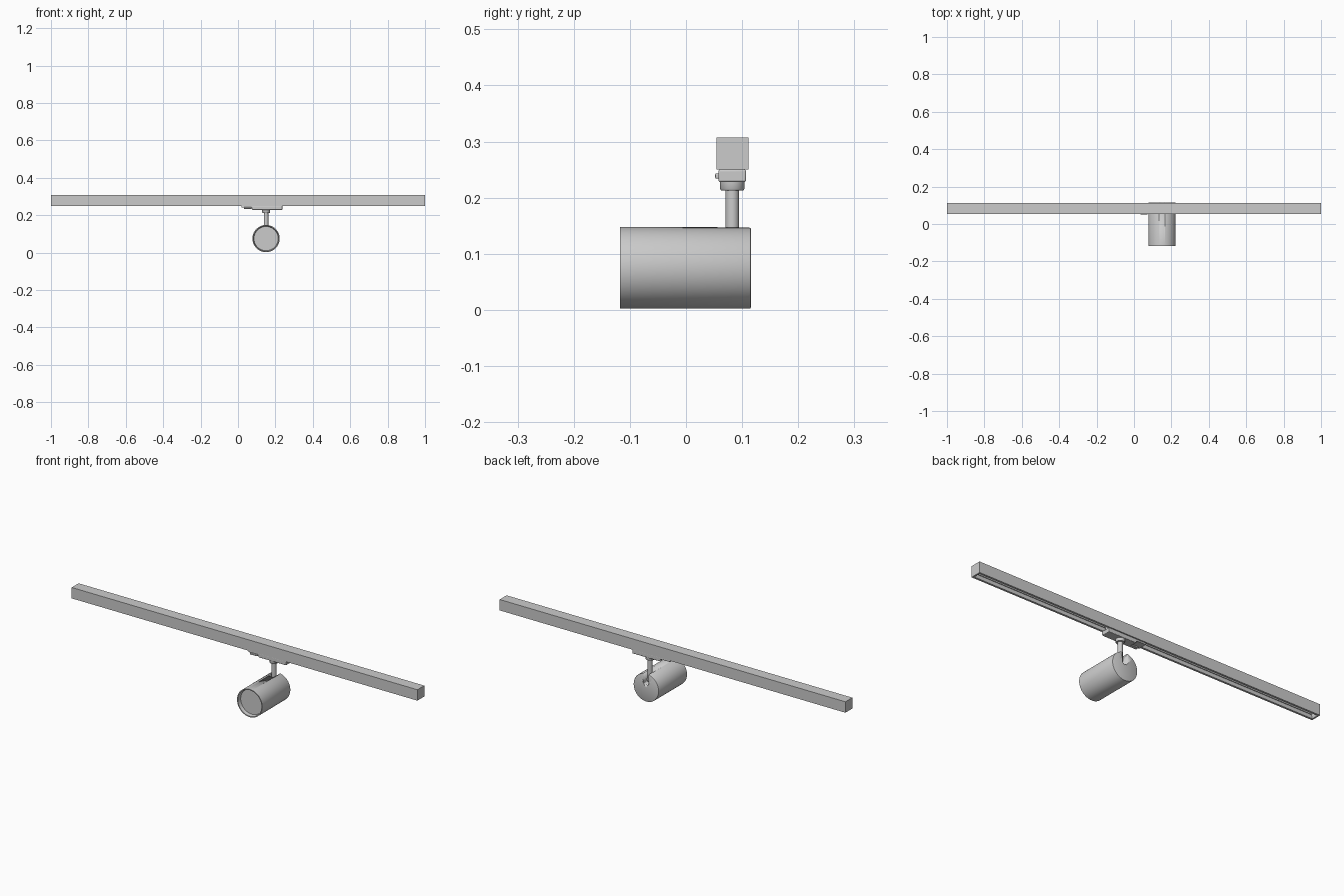
import bpy, bmesh, math
from mathutils import Matrix, Vector

if "Cube" in bpy.data.objects:
    bpy.data.objects.remove(bpy.data.objects["Cube"])

CX, CY, CZ = 0.15, 0.0825, 0.075   # lamp x, track y, lamp axis z


def finish(name, bm, bevel=0, smooth=True):
    bmesh.ops.recalc_face_normals(bm, faces=bm.faces)
    me = bpy.data.meshes.new(name)
    bm.to_mesh(me)
    bm.free()
    ob = bpy.data.objects.new(name, me)
    bpy.context.collection.objects.link(ob)
    if bevel:
        m = ob.modifiers.new("bevel", 'BEVEL')
        m.width, m.segments, m.limit_method = bevel, 3, 'ANGLE'
    if smooth:
        bpy.ops.object.select_all(action='DESELECT')
        bpy.context.view_layer.objects.active = ob
        ob.select_set(True)
        bpy.ops.object.shade_smooth_by_angle(angle=math.radians(35))
    return ob


def box(name, x, y, z, bevel=0):
    bm = bmesh.new()
    bmesh.ops.create_cube(bm, size=1)
    for v in bm.verts:
        v.co = [lo + (c + 0.5) * (hi - lo) for c, (lo, hi) in zip(v.co, (x, y, z))]
    return finish(name, bm, bevel, bevel > 0)


def lathe(name, profile, matrix, segs=64):
    # profile of (radius, height) spun about local z
    bm = bmesh.new()
    vs = [bm.verts.new((r, 0, h)) for r, h in profile]
    es = [bm.edges.new(p) for p in zip(vs, vs[1:])]
    bmesh.ops.spin(bm, geom=vs + es, axis=(0, 0, 1), cent=(0, 0, 0),
                   steps=segs, angle=2 * math.pi)
    bmesh.ops.remove_doubles(bm, verts=bm.verts, dist=1e-5)
    bm.transform(matrix)
    return finish(name, bm)


def prism(name, pts, vec, bevel=0):
    bm = bmesh.new()
    f = bm.faces.new([bm.verts.new(p) for p in pts])
    r = bmesh.ops.extrude_face_region(bm, geom=[f])
    bmesh.ops.translate(bm, vec=Vector(vec),
                        verts=[g for g in r["geom"] if isinstance(g, bmesh.types.BMVert)])
    return finish(name, bm, bevel)


# Track: channel open below, with lips and a conductor rib on each side
half = [(0.0285, 0.307), (0.0285, 0.25), (0.018, 0.25), (0.018, 0.264),
        (0.022, 0.264), (0.022, 0.272), (0.018, 0.272), (0.018, 0.28),
        (0.022, 0.28), (0.022, 0.298)]
outline = half + [(-y, z) for y, z in reversed(half)]
prism("track_rail", [(-0.992, CY + y, z) for y, z in outline], (1.984, 0, 0))
for side, a, b in (("left", -1, -0.992), ("right", 0.992, 1)):
    box(f"track_end_cap_{side}", (a, b), (CY - 0.0285, CY + 0.0285), (0.25, 0.307))

# Adapter: thick housing, thinner latch end, tongue inside the channel, side lever
prism("adapter_housing", [(x, CY - 0.0245, z) for x, z in
      ((0.018, 0.25), (0.018, 0.24), (0.072, 0.24), (0.078, 0.228),
       (0.237, 0.228), (0.237, 0.25))], (0, 0.049, 0), 0.003)
box("adapter_tongue", (0.03, 0.225), (CY - 0.015, CY + 0.015), (0.248, 0.285))
box("latch_lever", (0.032, 0.074), (0.052, 0.07), (0.234, 0.243), 0.002)

# Stem with collar
lathe("stem_collar", [(0, 0.23), (0.022, 0.23), (0.022, 0.216), (0.020, 0.213), (0, 0.213)],
      Matrix.Translation((CX, CY, 0)), 48)
lathe("stem", [(0, 0.216), (0.012, 0.216), (0.012, 0.098), (0.008, 0.094), (0, 0.094)],
      Matrix.Translation((CX, CY, 0)), 32)

# Lamp body: axis along y, recessed front, rounded rear edge
R = 0.073
body = lathe("lamp_body", [(0, -0.095), (0.064, -0.095), (0.068, -0.118), (R, -0.118),
             (R, 0.113), (R - 0.001, 0.115), (R - 0.003, 0.116), (0, 0.116)],
             Matrix.Translation((CX, 0, CZ)) @ Matrix.Rotation(-math.pi / 2, 4, 'X'), 96)
lathe("lens", [(0, -0.1), (0.0645, -0.1), (0.0645, -0.094), (0, -0.094)],
      Matrix.Translation((CX, 0, CZ)) @ Matrix.Rotation(-math.pi / 2, 4, 'X'), 96)

# Tilt slot cut down through the rear top of the body
w, zb = 0.0145, 0.1
arc = [(CX + w * math.cos(t), 0.056, zb + w * math.sin(t))
       for t in (math.pi + math.pi * i / 16 for i in range(17))]
cutter = prism("slot_cutter", arc + [(CX + w, 0.056, 0.2), (CX - w, 0.056, 0.2)], (0, 0.1, 0))
cutter.hide_render = True
cutter.hide_set(True)
cut = body.modifiers.new("slot", 'BOOLEAN')
cut.operation, cut.solver, cut.object = 'DIFFERENCE', 'EXACT', cutter
body.modifiers.move(len(body.modifiers) - 1, 0)

# Pivot pin across the slot
lathe("pivot_pin", [(0, -0.018), (0.006, -0.018), (0.006, 0.018), (0, 0.018)],
      Matrix.Translation((CX, CY, 0.104)) @ Matrix.Rotation(math.pi / 2, 4, 'Y'), 24)
